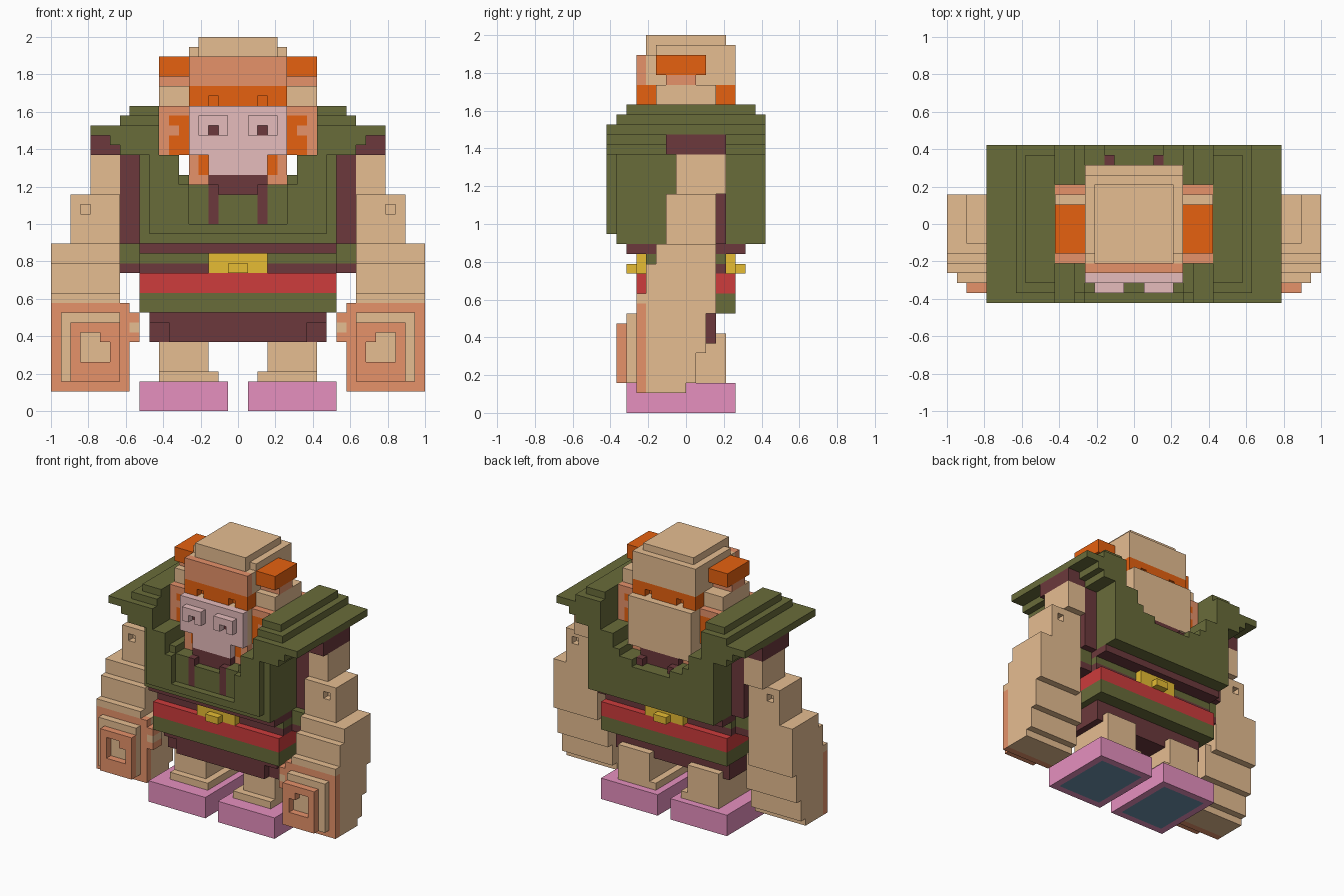
import bpy
from mathutils import Vector

UNIT = 2 / 38
cube = bpy.data.objects.get("Cube")
if cube:
    bpy.data.objects.remove(cube, do_unlink=True)


def linear(c):
    return c / 12.92 if c <= 0.04045 else ((c + 0.055) / 1.055) ** 2.4


def material(name, code):
    mat = bpy.data.materials.new(name)
    mat.use_nodes = True
    rgba = [linear(v / 255) for v in bytes.fromhex(code)] + [1.0]
    mat.diffuse_color = rgba
    shader = next(n for n in mat.node_tree.nodes if n.type == 'BSDF_PRINCIPLED')
    shader.inputs["Base Color"].default_value = rgba
    shader.inputs["Roughness"].default_value = 0.9
    return mat


tan = material("tan", "E6BD91")
salmon = material("salmon", "E6926A")
orange = material("orange", "E66110")
rose = material("pale_rose", "E6BCBC")
yellow = material("yellow", "E6BC33")
pink = material("boot_pink", "E690BF")
olive = material("olive", "696C3A")
maroon = material("maroon", "6C393C")
red = material("red", "CD3C3C")
blue = material("sole_blue", "6E94AE")

blocks = {}


def fill(part, colour, x, y, z, both=False):
    """Fill a box of blocks, mirrored in x; both also mirrors it front to back."""
    for i in range(*x):
        for j in range(*y):
            for k in range(*z):
                for a in (i, -i - 1):
                    for b in ((j, -j - 1) if both else (j,)):
                        side = ("left_" if a >= 0 else "right_") if part in PAIRED else ""
                        blocks[a, b, k] = (side + part, colour)


def carve(x, y, z):
    for i in range(*x):
        for j in range(*y):
            for k in range(*z):
                blocks.pop((i, j, k), None)
                blocks.pop((-i - 1, j, k), None)


PAIRED = {"arm", "fist", "boot", "leg", "ear", "sleeve", "shoulder", "bun"}

# Boots with inset soles, and legs
fill("boot", pink, x=(1, 10), y=(-6, 5), z=(0, 3))
fill("boot", blue, x=(2, 9), y=(-5, 4), z=(0, 1))
fill("leg", tan, x=(2, 8), y=(-4, 4), z=(3, 4))
fill("leg", tan, x=(3, 8), y=(-3, 4), z=(4, 8))

# Skirt, hem, belt and waist
fill("skirt", maroon, x=(0, 9), y=(-3, 3), z=(7, 10))
fill("skirt", maroon, x=(0, 7), y=(-4, -3), z=(7, 9))
fill("skirt", maroon, x=(0, 9), y=(-4, -3), z=(9, 10))
fill("tunic_hem", olive, x=(0, 10), y=(-5, 5), z=(10, 12))
fill("belt", red, x=(0, 10), y=(-5, 5), z=(12, 14))
fill("waist", maroon, x=(0, 10), y=(-4, 4), z=(14, 15))
fill("waist", olive, x=(0, 10), y=(-4, 4), z=(15, 16))
fill("waist", maroon, x=(0, 10), y=(-6, 6), z=(16, 17))
fill("buckle", yellow, x=(0, 3), y=(0, 5), z=(14, 17), both=True)
fill("buckle", yellow, x=(0, 1), y=(5, 6), z=(14, 15), both=True)

# Vest body with stepped neckline
fill("vest", olive, x=(0, 10), y=(-7, 8), z=(17, 22))
fill("vest", olive, x=(3, 10), y=(-7, 8), z=(22, 23))
fill("vest", olive, x=(5, 10), y=(-7, 8), z=(23, 24))
fill("vest", olive, x=(6, 10), y=(-7, 8), z=(24, 26))
fill("vest", olive, x=(0, 9), y=(-8, -7), z=(18, 19))
fill("vest", olive, x=(5, 9), y=(-8, -7), z=(19, 23))
fill("vest", olive, x=(6, 9), y=(-8, -7), z=(23, 26))
fill("vest", maroon, x=(2, 3), y=(6, 7), z=(19, 23), both=True)
fill("vest", maroon, x=(0, 3), y=(-6, 6), z=(22, 24))

# Shoulder slabs stepping up to the head
fill("shoulder", olive, x=(8, 12), y=(-8, 8), z=(26, 27))
fill("shoulder", olive, x=(8, 13), y=(-8, 8), z=(27, 28))
fill("shoulder", olive, x=(8, 15), y=(-8, 8), z=(28, 29))
fill("shoulder", olive, x=(8, 12), y=(-7, 8), z=(29, 30))
fill("shoulder", olive, x=(8, 11), y=(-6, 7), z=(30, 31))

# Sleeves
fill("sleeve", maroon, x=(10, 15), y=(-2, 4), z=(26, 28))
fill("sleeve", maroon, x=(10, 12), y=(-1, 4), z=(17, 26))
fill("sleeve", olive, x=(10, 12), y=(-2, 3), z=(15, 17))
fill("sleeve", maroon, x=(10, 12), y=(-2, 3), z=(14, 15))

# Arms, widening toward the hands
fill("arm", tan, x=(12, 15), y=(-1, 4), z=(22, 26))
fill("arm", tan, x=(12, 17), y=(-2, 3), z=(17, 22))
fill("arm", tan, x=(12, 19), y=(-3, 3), z=(10, 17))
fill("arm", tan, x=(12, 19), y=(-4, -3), z=(12, 15))
fill("arm", tan, x=(12, 19), y=(-5, -3), z=(11, 12))
fill("arm", tan, x=(11, 19), y=(-4, 2), z=(6, 11))
fill("arm", tan, x=(11, 19), y=(-4, 1), z=(3, 6))
fill("arm", tan, x=(11, 19), y=(-4, 0), z=(2, 3))
for depth in (-2, 2):
    carve(x=(15, 16), y=(depth, depth + 1), z=(20, 21))

# Fists with a raised spiral and a small thumb
fill("fist", salmon, x=(11, 19), y=(-5, -4), z=(2, 11))
fill("fist", tan, x=(12, 18), y=(-6, -5), z=(3, 10))
fill("fist", salmon, x=(12, 17), y=(-7, -6), z=(3, 9))
carve(x=(13, 16), y=(-7, -6), z=(5, 8))
fill("fist", salmon, x=(13, 14), y=(-7, -6), z=(7, 8))
fill("fist", salmon, x=(10, 11), y=(-5, -3), z=(7, 10))
fill("fist", tan, x=(10, 11), y=(-5, -3), z=(8, 9))

# Head, jaw and crown
fill("head", tan, x=(0, 5), y=(-5, 6), z=(26, 31))
fill("head", tan, x=(0, 3), y=(-5, 6), z=(24, 26))
fill("head", tan, x=(3, 5), y=(-4, 6), z=(24, 26))
fill("head", tan, x=(0, 5), y=(-4, 5), z=(31, 37))
fill("head", tan, x=(0, 4), y=(-4, 4), z=(37, 38))
carve(x=(4, 5), y=(-4, -3), z=(36, 37))

# Brow and hair band, notched over the eyes
fill("brow", salmon, x=(0, 5), y=(-5, -4), z=(33, 36))
fill("hair_band", orange, x=(0, 5), y=(3, 5), z=(31, 33), both=True)
for depth in (-5, 4):
    carve(x=(2, 3), y=(depth, depth + 1), z=(31, 32))

# Face, whiskers and recessed pupils
fill("face", rose, x=(0, 5), y=(-6, -5), z=(26, 31))
fill("face", rose, x=(0, 3), y=(-6, -5), z=(24, 26))
fill("whiskers", orange, x=(3, 4), y=(-5, -4), z=(24, 26))
fill("whiskers", salmon, x=(4, 5), y=(-5, -4), z=(23, 26))
fill("whiskers", salmon, x=(3, 5), y=(-5, 5), z=(23, 24))
fill("eyes", rose, x=(1, 4), y=(-7, -6), z=(28, 30))
carve(x=(2, 3), y=(-7, -6), z=(28, 29))
fill("eyes", maroon, x=(2, 3), y=(-6, -5), z=(28, 29))

# Ears and hair buns
fill("ear", salmon, x=(5, 8), y=(-4, 4), z=(26, 31))
fill("ear", orange, x=(5, 7), y=(3, 4), z=(26, 30), both=True)
fill("ear", salmon, x=(6, 7), y=(3, 4), z=(28, 29), both=True)
fill("ear", tan, x=(5, 8), y=(-3, 3), z=(31, 33))
fill("bun", salmon, x=(5, 8), y=(-2, 1), z=(33, 34))
fill("bun", orange, x=(5, 8), y=(-3, 2), z=(34, 36))


def exposed_quads(cell):
    """Corner loops of the block sides that touch no other block."""
    for axis in range(3):
        for step in (0, 1):
            beside = list(cell)
            beside[axis] += 1 if step else -1
            if tuple(beside) in blocks:
                continue
            u, v = (axis + 1) % 3, (axis + 2) % 3
            loop = []
            for du, dv in ((0, 0), (1, 0), (1, 1), (0, 1)):
                corner = list(cell)
                corner[axis] += step
                corner[u] += du
                corner[v] += dv
                loop.append(tuple(corner))
            yield loop if step else loop[::-1]


def build(part):
    """Turn the blocks of one part into a mesh of outside faces."""
    index, faces, slots, colours = {}, [], [], []
    for cell, (owner, colour) in blocks.items():
        if owner != part:
            continue
        for loop in exposed_quads(cell):
            if colour not in colours:
                colours.append(colour)
            faces.append([index.setdefault(p, len(index)) for p in loop])
            slots.append(colours.index(colour))
    if not faces:
        return
    mesh = bpy.data.meshes.new(part)
    mesh.from_pydata([Vector(p) * UNIT for p in index], [], faces)
    for colour in colours:
        mesh.materials.append(colour)
    for polygon, slot in zip(mesh.polygons, slots):
        polygon.material_index = slot
    bpy.context.scene.collection.objects.link(bpy.data.objects.new(part, mesh))


for part in sorted({owner for owner, _ in blocks.values()}):
    build(part)
